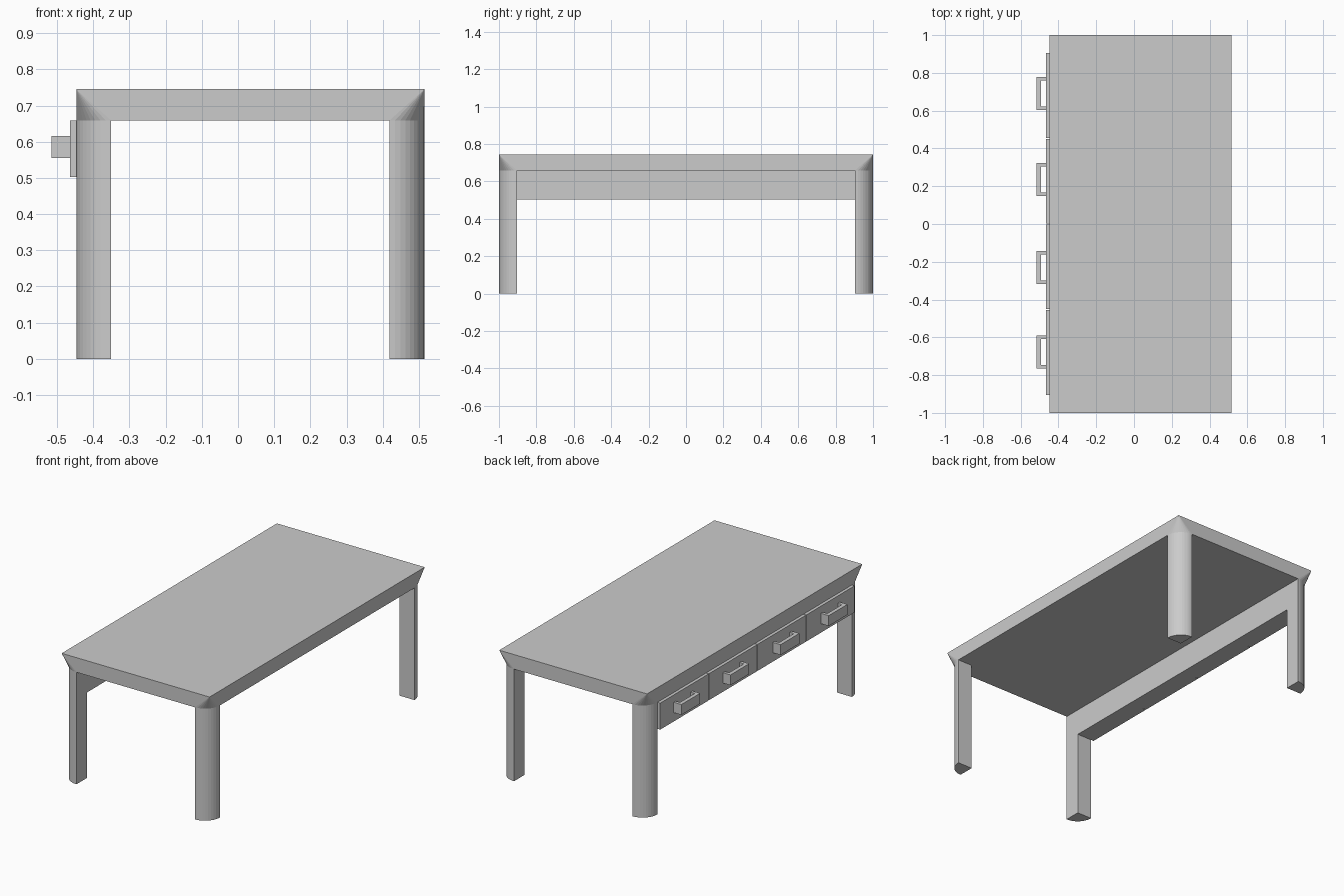
import bpy, bmesh, math

if "Cube" in bpy.data.objects:
    bpy.data.objects.remove(bpy.data.objects["Cube"])

X0, X1, Y = -0.447, 0.515, 1.0       # table outline
UNDER, TOP = 0.659, 0.745            # slab heights
R, SEG = 0.096, 10                   # corner radius and facets
FRONT = -0.465                       # drawer face plane


def finish(name, bm):
    bmesh.ops.recalc_face_normals(bm, faces=bm.faces[:])
    mesh = bpy.data.meshes.new(name)
    bm.to_mesh(mesh)
    bm.free()
    obj = bpy.data.objects.new(name, mesh)
    bpy.context.collection.objects.link(obj)
    return obj


def prism(name, outline, z0, z1):
    """Extrude a flat outline straight up."""
    bm = bmesh.new()
    low = [bm.verts.new((x, y, z0)) for x, y in outline]
    high = [bm.verts.new((x, y, z1)) for x, y in outline]
    bm.faces.new(low)
    bm.faces.new(high)
    for i in range(len(low)):
        j = (i + 1) % len(low)
        bm.faces.new((low[i], low[j], high[j], high[i]))
    return finish(name, bm)


def box(name, x0, x1, y0, y1, z0, z1):
    return prism(name, [(x0, y0), (x1, y0), (x1, y1), (x0, y1)], z0, z1)


def corner_arc(cx, cy, quarter):
    angles = [math.pi / 2 * (quarter + i / SEG) for i in range(SEG + 1)]
    return [(cx + R * math.cos(a), cy + R * math.sin(a)) for a in angles]


# Corners counter-clockwise: sharp point and arc centre
sharp = [(X1, Y), (X0, Y), (X0, -Y), (X1, -Y)]
centres = [(X1 - R, Y - R), (X0 + R, Y - R), (X0 + R, -Y + R), (X1 - R, -Y + R)]
arcs = [corner_arc(cx, cy, q) for q, (cx, cy) in enumerate(centres)]

# Tabletop: sharp rectangle on top, rounded corners underneath
bm = bmesh.new()
top = [bm.verts.new((x, y, TOP)) for x, y in sharp]
low = [[bm.verts.new((x, y, UNDER)) for x, y in arc] for arc in arcs]
bm.faces.new(top)
bm.faces.new([v for arc in low for v in arc])
for q in range(4):
    n = (q + 1) % 4
    for a, b in zip(low[q], low[q][1:]):
        bm.faces.new((top[q], a, b))
    bm.faces.new((top[q], low[q][-1], low[n][0], top[n]))
finish("tabletop", bm)

# Quarter-round legs
for q in range(4):
    prism(f"leg_{q + 1}", [centres[q]] + arcs[q], 0, UNDER)

# Drawer housing between the legs on the -x side
L = Y - R
box("drawer_housing", X0, X0 + R, -L, L, 0.503, UNDER)

# Drawer fronts with U-shaped handles
W = 2 * L / 4
GAP = 0.002
for i, hy in enumerate((-0.678, -0.231, 0.235, 0.691)):
    y0 = -L + i * W
    box(f"drawer_front_{i + 1}", FRONT, X0,
        y0 + (GAP if i > 0 else 0), y0 + W - (GAP if i < 3 else 0), 0.503, UNDER)
    h, t, out = 0.087, 0.018, -0.515
    u = [(FRONT, hy - h), (out, hy - h), (out, hy + h), (FRONT, hy + h),
         (FRONT, hy + h - t), (out + t + 0.004, hy + h - t),
         (out + t + 0.004, hy - h + t), (FRONT, hy - h + t)]
    prism(f"handle_{i + 1}", u, 0.555, 0.616)
